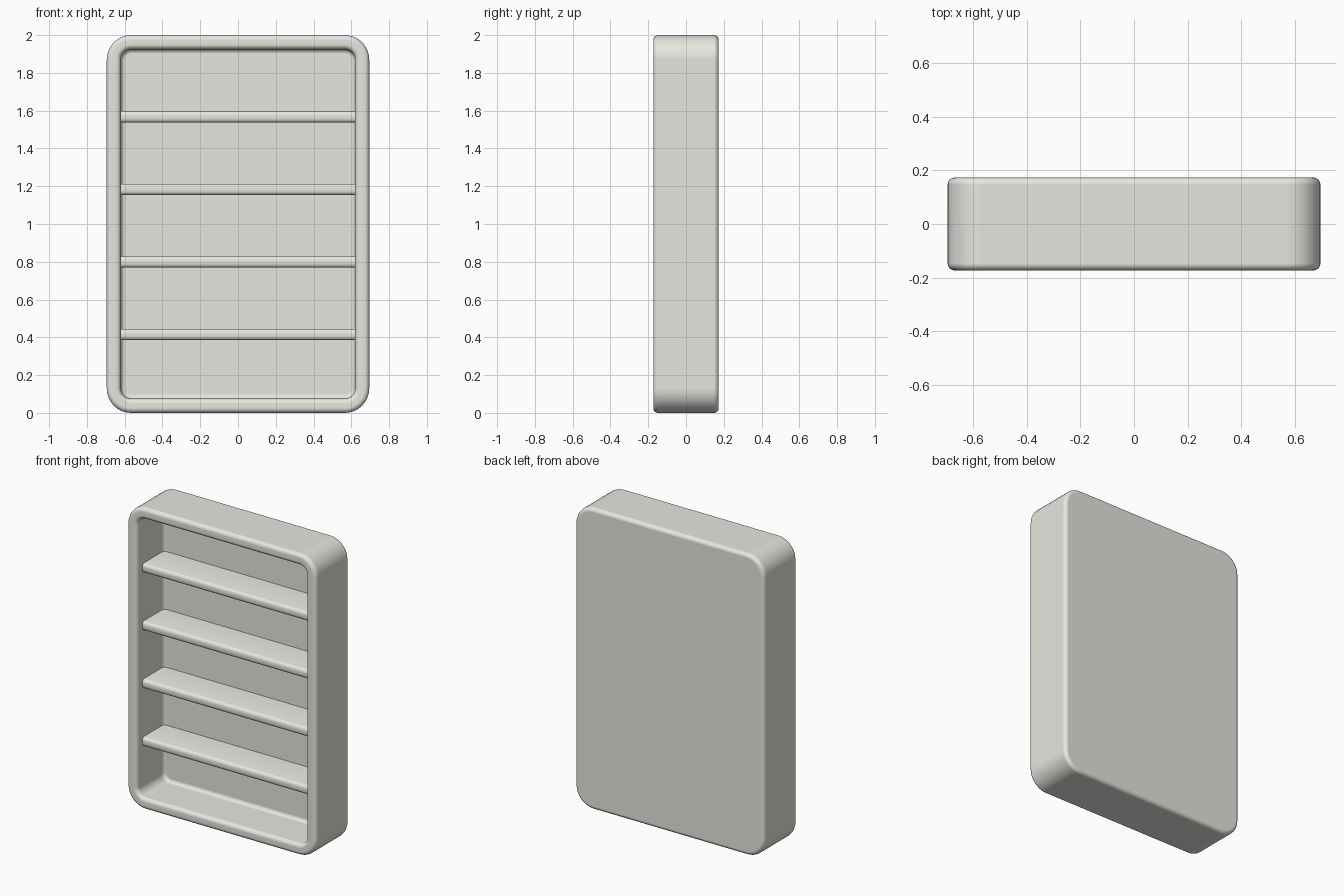
import bpy, bmesh
from math import sin, cos, pi, radians

if "Cube" in bpy.data.objects:
    bpy.data.objects.remove(bpy.data.objects["Cube"])

HALF_W, HEIGHT, HALF_D = 0.695, 2.0, 0.173
CORNER, WALL, EDGE, FILLET = 0.13, 0.075, 0.026, 0.024
FLOOR_Y = 0.108

paint = bpy.data.materials.new("off_white")
paint.diffuse_color = (0.80, 0.79, 0.745, 1)
paint.use_nodes = True
paint.node_tree.nodes["Principled BSDF"].inputs["Base Color"].default_value = paint.diffuse_color


def arc(ci, cy, r, a0, a1, n=6):
    """Quarter arc in (inset, y) space, angles in degrees."""
    pts = []
    for k in range(n + 1):
        a = radians(a0 + (a1 - a0) * k / n)
        pts.append((ci + r * cos(a), cy + r * sin(a)))
    return pts


def ring(bm, inset, y, n=10):
    """Rounded rectangle loop, shrunk by inset, at depth y."""
    r = CORNER - inset
    cx, cz = HALF_W - CORNER, HEIGHT / 2 - CORNER
    loop = []
    for q, (sx, sz) in enumerate(((1, 1), (-1, 1), (-1, -1), (1, -1))):
        for k in range(n + 1):
            a = q * pi / 2 + k / n * pi / 2
            loop.append(bm.verts.new((sx * cx + r * cos(a), y,
                                      HEIGHT / 2 + sz * cz + r * sin(a))))
    return loop


def add_object(name, bm):
    bmesh.ops.recalc_face_normals(bm, faces=bm.faces)
    mesh = bpy.data.meshes.new(name)
    bm.to_mesh(mesh)
    bm.free()
    mesh.materials.append(paint)
    obj = bpy.data.objects.new(name, mesh)
    bpy.context.collection.objects.link(obj)
    bpy.ops.object.select_all(action='DESELECT')
    obj.select_set(True)
    bpy.context.view_layer.objects.active = obj
    bpy.ops.object.shade_smooth_by_angle(angle=radians(50))
    return obj


# Case: wall section from the back, round the front rim, into the cavity
section = (arc(EDGE, HALF_D - EDGE, EDGE, 90, 180)
           + arc(EDGE, -HALF_D + EDGE, EDGE, 180, 270)
           + arc(WALL - EDGE, -HALF_D + EDGE, EDGE, 270, 360)
           + arc(WALL + FILLET, FLOOR_Y - FILLET, FILLET, 180, 90))
bm = bmesh.new()
rings = [ring(bm, i, y) for i, y in section]
for a, b in zip(rings, rings[1:]):
    for k in range(len(a)):
        m = (k + 1) % len(a)
        bm.faces.new((a[k], a[m], b[m], b[k]))
bm.faces.new(rings[0])
bm.faces.new(rings[-1])
case = add_object("case", bm)
case.modifiers.new("weighted_normals", 'WEIGHTED_NORMAL').keep_sharp = True

# Shelves: soft-shaded boards with rounded front edges, tucked into the case
FRONT, BACK, THICK = -0.118, FLOOR_Y + 0.01, 0.06
for n in range(4):
    z = 0.415 + 0.384 * n
    bm = bmesh.new()
    bmesh.ops.create_cube(bm, size=1)
    for v in bm.verts:
        v.co.x *= 2 * (HALF_W - WALL + 0.01)
        v.co.y = FRONT if v.co.y < 0 else BACK
        v.co.z = z + v.co.z * THICK
    front_edges = [e for e in bm.edges
                   if all(abs(v.co.y - FRONT) < 1e-5 for v in e.verts)
                   and abs(e.verts[0].co.z - e.verts[1].co.z) < 1e-5]
    bmesh.ops.bevel(bm, geom=front_edges, offset=0.02, segments=3,
                    profile=0.5, affect='EDGES')
    add_object(f"shelf_{n + 1}", bm)
